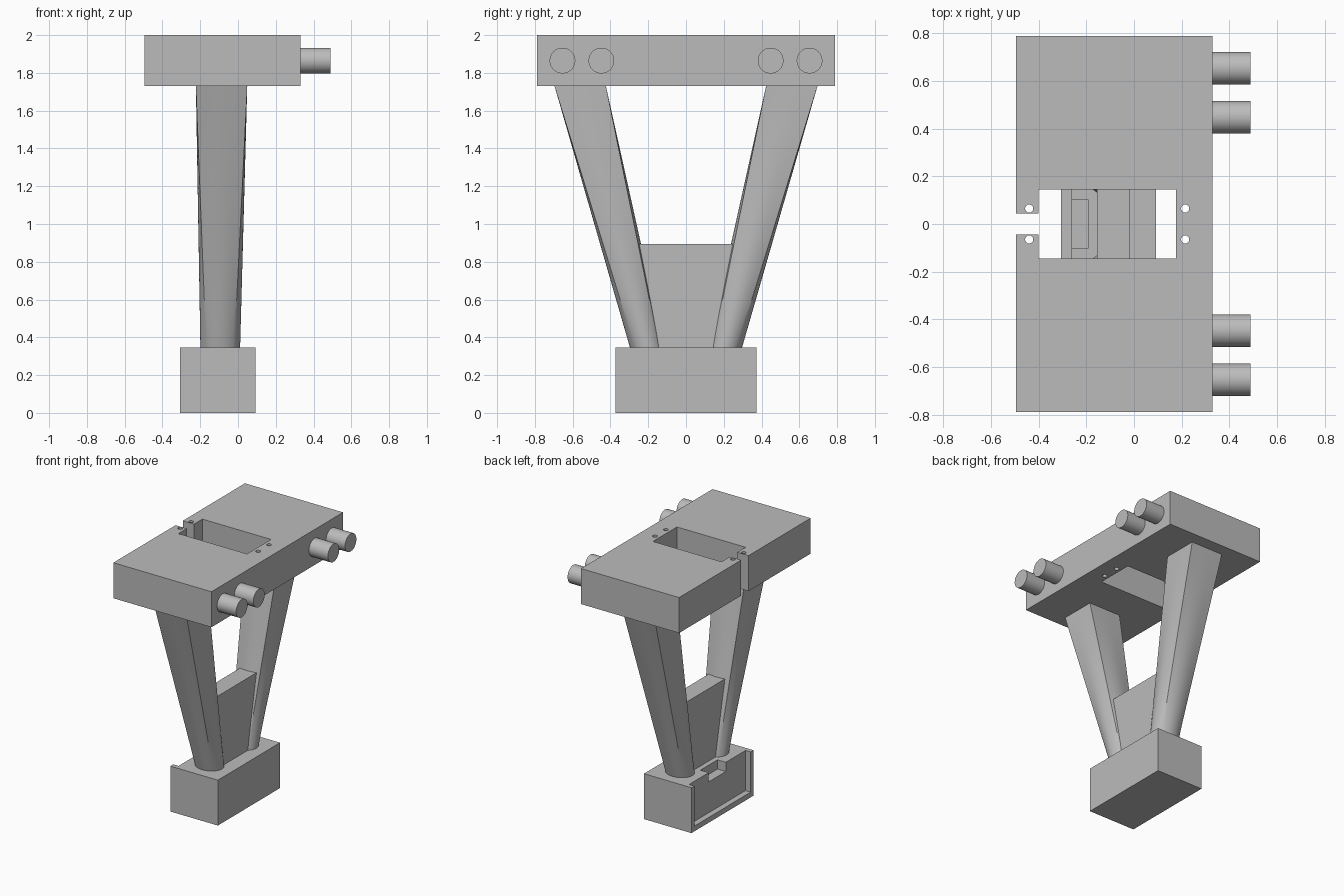
import bpy, bmesh, math

if "Cube" in bpy.data.objects:
    bpy.data.objects.remove(bpy.data.objects["Cube"], do_unlink=True)

grey = bpy.data.materials.new("plain_grey")
grey.use_nodes = True
grey.diffuse_color = (0.5, 0.5, 0.5, 1)
grey.node_tree.nodes["Principled BSDF"].inputs["Base Color"].default_value = (0.5, 0.5, 0.5, 1)


def finish(name, bm, smooth=False):
    bmesh.ops.recalc_face_normals(bm, faces=bm.faces)
    mesh = bpy.data.meshes.new(name)
    bm.to_mesh(mesh)
    bm.free()
    mesh.materials.append(grey)
    ob = bpy.data.objects.new(name, mesh)
    bpy.context.collection.objects.link(ob)
    bpy.ops.object.select_all(action='DESELECT')
    ob.select_set(True)
    bpy.context.view_layer.objects.active = ob
    if smooth:
        bpy.ops.object.shade_smooth_by_angle(angle=math.radians(25))
    return ob


def box(name, xs, ys, zs):
    bm = bmesh.new()
    bmesh.ops.create_cube(bm, size=1)
    for v in bm.verts:
        for i, (lo, hi) in enumerate((xs, ys, zs)):
            v.co[i] = hi if v.co[i] > 0 else lo
    return finish(name, bm)


def cylinder(name, centre, radius, length, along_x=False):
    bm = bmesh.new()
    bmesh.ops.create_cone(bm, cap_ends=True, segments=48, radius1=radius,
                          radius2=radius, depth=length)
    for v in bm.verts:
        if along_x:
            v.co = (v.co.z, v.co.x, v.co.y)
    bmesh.ops.translate(bm, verts=bm.verts, vec=centre)
    return finish(name, bm, True)


def cut(ob, cutter):
    cutter.hide_render = True
    mod = ob.modifiers.new("cut", 'BOOLEAN')
    mod.operation = 'DIFFERENCE'
    mod.solver = 'EXACT'
    mod.object = cutter
    bpy.ops.object.select_all(action='DESELECT')
    ob.select_set(True)
    bpy.context.view_layer.objects.active = ob
    bpy.ops.object.modifier_apply(modifier=mod.name)
    bpy.data.objects.remove(cutter, do_unlink=True)


def leg(name, side, segments=64, rings=16):
    # Loft from a round foot to a square head
    bm = bmesh.new()
    loops = []
    for r in range(rings + 1):
        t = r / rings
        loop = []
        for s in range(segments):
            a = math.tau * s / segments
            c, n = math.cos(a), math.sin(a)
            k = 0.136 / max(abs(c), abs(n))
            x = -0.094 + (1 - t) * 0.105 * c + t * (0.007 + k * c)
            y = (1 - t) * (0.205 + 0.09 * n) + t * (0.56 + k * n)
            loop.append(bm.verts.new((x, side * y, 0.34 + t * 1.39)))
        loops.append(loop)
    for low, high in zip(loops, loops[1:]):
        for s in range(segments):
            e = (s + 1) % segments
            bm.faces.new((low[s], low[e], high[e], high[s]))
    bm.faces.new(loops[0])
    bm.faces.new(loops[-1])
    return finish(name, bm, True)


# Top block with a window, a side slot and four screw holes
top = box("top_block", (-0.495, 0.33), (-0.79, 0.79), (1.73, 2.0))
cut(top, box("window_cutter", (-0.4, 0.177), (-0.144, 0.144), (1.6, 2.1)))
cut(top, box("slot_cutter", (-0.6, -0.3), (-0.044, 0.044), (1.6, 2.1)))
for x in (-0.44, 0.215):
    for y in (-0.065, 0.065):
        cut(top, cylinder("hole_cutter", (x, y, 1.85), 0.017, 0.6))
top.select_set(True)
bpy.context.view_layer.objects.active = top
bpy.ops.object.shade_smooth_by_angle(angle=math.radians(25))

# Base block with a recessed side panel and a notch in its top edge
base = box("base_block", (-0.307, 0.092), (-0.373, 0.373), (0, 0.345))
cut(base, box("recess_cutter", (-0.4, -0.263), (-0.338, 0.338), (0.04, 0.5)))
cut(base, box("notch_cutter", (-0.29, -0.193), (-0.103, 0.103), (0.275, 0.5)))

# Legs and the pegs on the side of the top block
for label, side in (("front", -1), ("back", 1)):
    leg(label + "_leg", side)
    for place, y in (("inner", 0.448), ("outer", 0.654)):
        cylinder(f"{label}_{place}_peg", (0.4, side * y, 1.865), 0.068, 0.18, True)

# Web joining the legs
bm = bmesh.new()
sections = []
for x in (-0.155, -0.018):
    profile = ((-0.16, 0.34), (0.16, 0.34), (0.25, 0.895), (-0.25, 0.895))
    sections.append([bm.verts.new((x, y, z)) for y, z in profile])
for section in sections:
    bm.faces.new(section)
for i in range(4):
    j = (i + 1) % 4
    bm.faces.new((sections[0][i], sections[0][j], sections[1][j], sections[1][i]))
finish("leg_web", bm)
